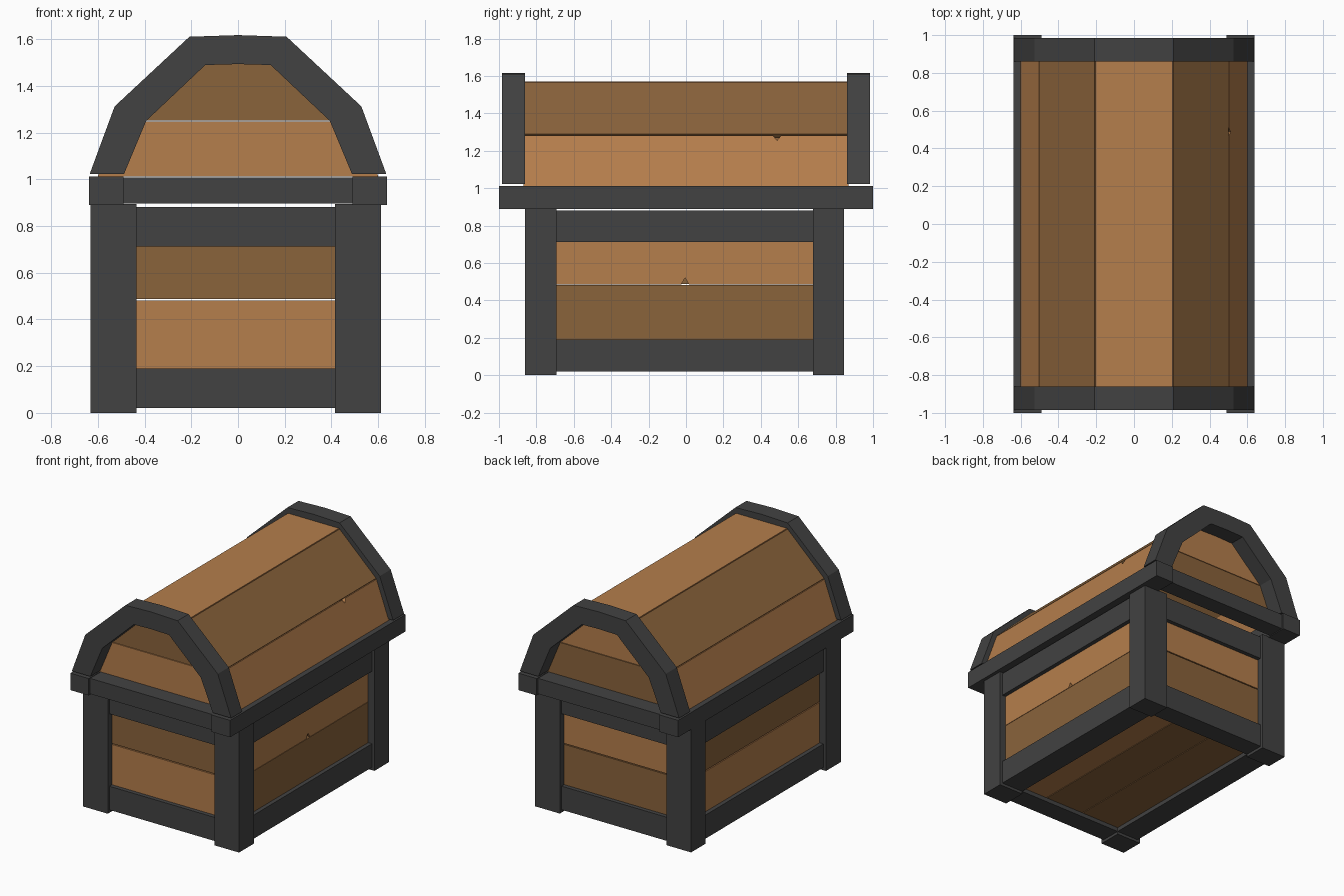
import bpy, bmesh
from mathutils import Vector

if "Cube" in bpy.data.objects:
    bpy.data.objects.remove(bpy.data.objects["Cube"])


def material(name, r, g, b):
    def lin(c):
        c /= 255
        return ((c + 0.055) / 1.055) ** 2.4 if c > 0.04 else c / 12.92
    m = bpy.data.materials.new(name)
    m.diffuse_color = (lin(r), lin(g), lin(b), 1)
    m.use_nodes = True
    m.node_tree.nodes["Principled BSDF"].inputs["Base Color"].default_value = m.diffuse_color
    return m


LIGHT = material("light_wood", 181, 126, 76)
DARK = material("dark_wood", 138, 99, 59)
IRON = material("dark_iron", 66, 66, 66)


def slab(name, pts, push, mat):
    """Extrude a flat outline of 3D points along the vector push."""
    bm = bmesh.new()
    face = bm.faces.new([bm.verts.new(p) for p in pts])
    ext = bmesh.ops.extrude_face_region(bm, geom=[face], use_keep_orig=True)
    bmesh.ops.translate(bm, vec=Vector(push),
                        verts=[v for v in ext["geom"] if isinstance(v, bmesh.types.BMVert)])
    bmesh.ops.recalc_face_normals(bm, faces=bm.faces)
    me = bpy.data.meshes.new(name)
    bm.to_mesh(me)
    bm.free()
    me.materials.append(mat)
    ob = bpy.data.objects.new(name, me)
    bpy.context.collection.objects.link(ob)
    return ob


def box(name, x, y, z, mat):
    pts = [(x[0], y[0], z[0]), (x[1], y[0], z[0]), (x[1], y[1], z[0]), (x[0], y[1], z[0])]
    return slab(name, pts, (0, 0, z[1] - z[0]), mat)


# Base limits: outer faces and inner faces of the corner posts
X0, X1, X2, X3 = -0.632, -0.435, 0.415, 0.612
Y0, Y1, Y2, Y3 = -0.862, -0.692, 0.68, 0.845
IN, DEEP, T = 0.02, 0.05, 0.03     # rail inset, plank inset, plank thickness
LOW, SEAM, HIGH = 0.17, 0.483, 0.73

# Corner posts
for x in ((X0, X1), (X2, X3)):
    for y in ((Y0, Y1), (Y2, Y3)):
        box("corner_post", x, y, (0, 0.895), IRON)

# Bottom and top rails between the posts
for z in ((0.02, 0.19), (0.712, 0.882)):
    box("front_rail", (X1, X2), (Y0 + IN, Y1), z, IRON)
    box("back_rail", (X1, X2), (Y2, Y3 - IN), z, IRON)
    box("left_rail", (X0 + IN, X1), (Y1, Y2), z, IRON)
    box("right_rail", (X2, X3 - IN), (Y1, Y2), z, IRON)

# Wall planks, lower and upper, with a thin seam between them
for z, near, far in (((LOW, SEAM - 0.003), LIGHT, DARK), ((SEAM + 0.004, HIGH), DARK, LIGHT)):
    box("front_plank", (X1, X2), (Y0 + DEEP, Y0 + DEEP + T), z, near)
    box("back_plank", (X1, X2), (Y3 - DEEP - T, Y3 - DEEP), z, far)
    box("left_plank", (X0 + DEEP, X0 + DEEP + T), (Y1, Y2), z, near)
xr = X3 - DEEP
box("right_lower_plank", (xr - T, xr), (Y1, Y2), (LOW, SEAM), DARK)
# Upper right plank has a small chipped notch
z = SEAM + 0.003
slab("right_upper_plank",
     [(xr, Y1, z), (xr, -0.025, z), (xr, -0.005, z + 0.035), (xr, 0.015, z),
      (xr, Y2, z), (xr, Y2, HIGH), (xr, Y1, HIGH)], (-T, 0, 0), LIGHT)

# Floor planks
for x, mat in (((X1 - 0.02, -0.125), DARK), ((-0.12, 0.195), DARK), ((0.2, X2 + 0.02), LIGHT)):
    box("floor_plank", x, (Y1 - 0.02, Y2 + 0.02), (0.05, 0.08), mat)

# Lid rim: long side beams and shorter end beams
for s in (-1, 1):
    box("rim_side_beam", sorted((s * 0.49, s * 0.637)), (-1, 1), (0.89, 1.012), IRON)
    box("rim_end_beam", (-0.49, 0.49), sorted((s * 0.86, s * 0.985)), (0.896, 1.008), IRON)

# Lid arches at both ends
outer = [(0.635, 1.022), (0.528, 1.312), (0.208, 1.61)]
inner = [(0.14, 1.489), (0.393, 1.25), (0.488, 1.022)]


def mirror(ps):
    return [(-x, z) for x, z in reversed(ps)]


ring = outer + [(0, 1.617)] + mirror(outer) + mirror(inner) + [(0, 1.493)] + inner
for s in (-1, 1):
    slab("lid_arch", [(x, s * 0.86, z) for x, z in ring], (0, s * 0.125, 0), IRON)

# Lid end planks, set back behind the arches
for s, low, up in ((-1, LIGHT, DARK), (1, DARK, LIGHT)):
    y = s * 0.85
    slab("lid_end_lower_plank", [(-0.595, y, 1.012), (0.595, y, 1.012),
                                 (0.51, y, 1.248), (-0.51, y, 1.248)], (0, s * 0.02, 0), low)
    slab("lid_end_upper_plank", [(-0.5, y, 1.252), (0.5, y, 1.252), (0.48, y, 1.295), (0.2, y, 1.56),
                                 (-0.2, y, 1.56), (-0.48, y, 1.295)], (0, s * 0.02, 0), up)

# Lid roof planks: top, upper slopes, lower slopes
L = 0.865
box("lid_top_plank", (-0.203, 0.203), (-L, L), (1.54, 1.57), LIGHT)
for s in (-1, 1):
    slab("lid_upper_slope_plank", [(s * 0.208, -L, 1.566), (s * 0.208, L, 1.566),
                                   (s * 0.499, L, 1.289), (s * 0.499, -L, 1.289)],
         (-s * 0.02, 0, -0.022), DARK)
    # Right lower slope plank has a small chipped notch
    notch = [(0.502, 0.51, 1.283), (0.512, 0.487, 1.255), (0.502, 0.464, 1.283)] if s > 0 else []
    slab("lid_lower_slope_plank", [(s * 0.6, -L, 1.013), (s * 0.6, L, 1.013), (s * 0.502, L, 1.283)]
         + notch + [(s * 0.502, -L, 1.283)], (-s * 0.028, 0, -0.01), LIGHT)
